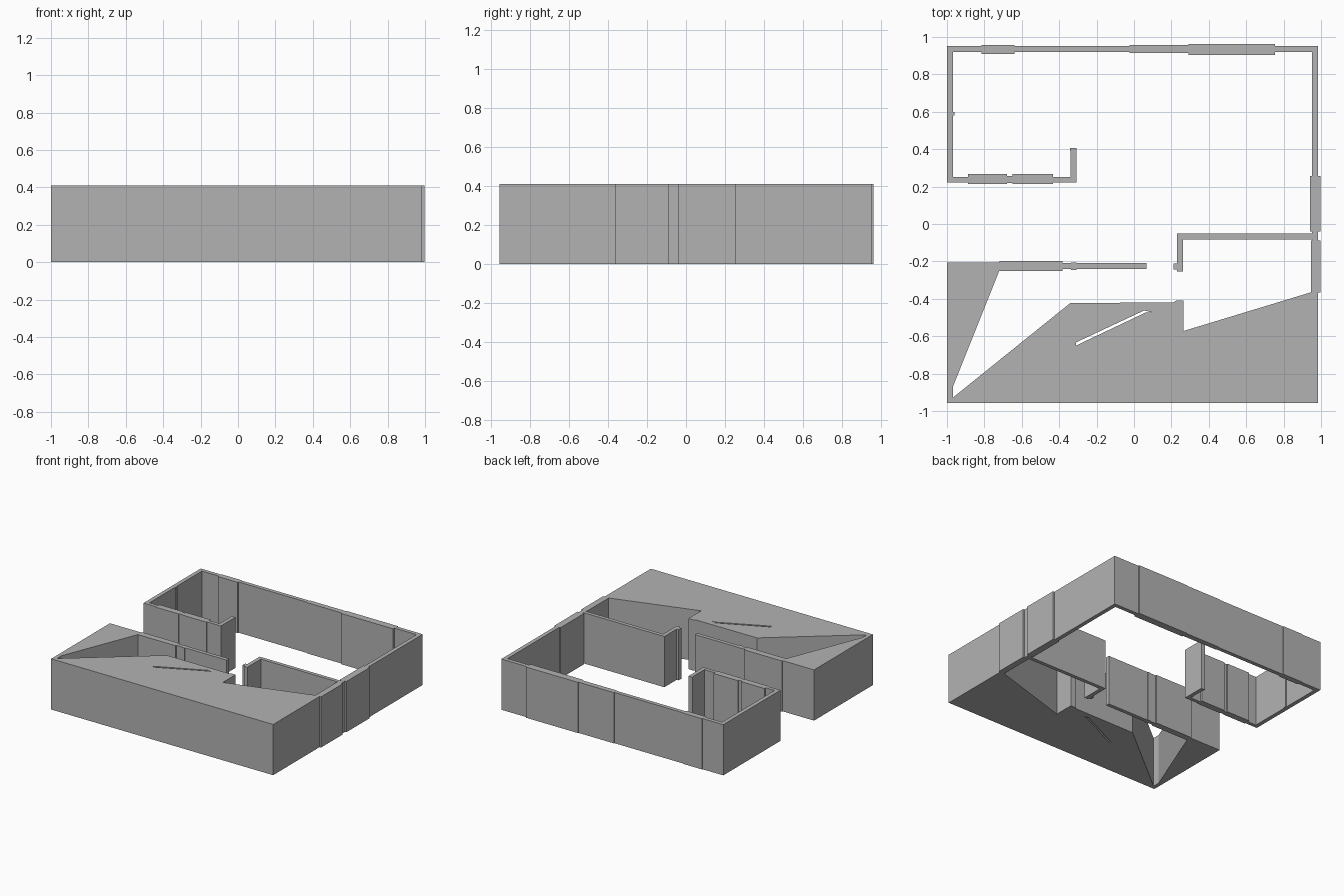
import bpy
import bmesh

HEIGHT = 0.41

cube = bpy.data.objects.get("Cube")
if cube:
    bpy.data.objects.remove(cube, do_unlink=True)

grey = bpy.data.materials.new("plain grey")
grey.use_nodes = True
colour = (0.45, 0.45, 0.45, 1)
grey.diffuse_color = colour
grey.node_tree.nodes["Principled BSDF"].inputs["Base Color"].default_value = colour


def extrude_plan(name, loops):
    """Fill plan outlines (inner loops become holes) and raise them to full height."""
    bm = bmesh.new()
    for loop in loops:
        verts = [bm.verts.new((x, y, 0)) for x, y in loop]
        for a, b in zip(verts, verts[1:] + verts[:1]):
            bm.edges.new((a, b))
    bmesh.ops.triangle_fill(bm, edges=bm.edges[:], use_beauty=True, normal=(0, 0, 1))
    raised = bmesh.ops.extrude_face_region(bm, geom=bm.faces[:], use_keep_orig=True)
    top = [g for g in raised["geom"] if isinstance(g, bmesh.types.BMVert)]
    bmesh.ops.translate(bm, verts=top, vec=(0, 0, HEIGHT))
    bmesh.ops.recalc_face_normals(bm, faces=bm.faces[:])
    mesh = bpy.data.meshes.new(name)
    bm.to_mesh(mesh)
    bm.free()
    mesh.materials.append(grey)
    obj = bpy.data.objects.new(name, mesh)
    bpy.context.collection.objects.link(obj)


def wall(name, inner, outer, start, runs, along_x=True):
    """Straight wall from runs of (end position, extra inner, extra outer thickness)."""
    low, high = [], []
    for end, extra_in, extra_out in runs:
        low += [(start, inner - extra_in), (end, inner - extra_in)]
        high += [(start, outer + extra_out), (end, outer + extra_out)]
        start = end
    outline = []
    for p in low + high[::-1]:
        p = p if along_x else (p[1], p[0])
        if not outline or p != outline[-1]:
            outline.append(p)
    extrude_plan(name, [outline])


# Enclosing walls with their thickened panels
wall("back_wall", 0.92, 0.952, -1, [
    (-0.815, 0, 0), (-0.64, 0.01, 0.005), (-0.025, 0, 0),
    (0.292, 0.006, 0.005), (0.755, 0.016, 0.01), (0.985, 0, 0)])
wall("right_end_wall", -1, -0.967, 0.25, [
    (0.58, 0, 0), (0.6, 0, 0.006), (0.92, 0, 0)], False)
wall("left_end_wall", 0.952, 0.985, -0.365, [
    (-0.088, 0.005, 0.013), (-0.04, 0, 0), (0.257, 0.011, 0.013), (0.92, 0, 0)], False)

# Room partition with a short return
wall("room_partition", 0.221, 0.25, -1, [
    (-0.888, 0, 0), (-0.68, 0.007, 0.016), (-0.65, 0.002, 0.006),
    (-0.433, 0.007, 0.016), (-0.308, 0, 0)])
wall("partition_return", -0.339, -0.308, 0.25, [(0.39, 0, 0), (0.407, 0.003, 0)], False)

# Entry walls in the middle of the plan
wall("corridor_wall", -0.082, -0.052, 0.23, [(0.952, 0, 0)])
wall("corridor_return", 0.23, 0.262, -0.255, [
    (-0.243, 0, 0), (-0.21, 0.018, 0), (-0.082, 0, 0)], False)
wall("passage_wall", -0.24, -0.209, -0.72, [
    (-0.382, 0.01, 0.01), (-0.338, 0, 0), (-0.307, 0.006, 0.004), (0.067, 0, 0)])

# Solid front block with angled cut-aways and a narrow slot
front_outline = [
    (-1, -0.958), (0.985, -0.958), (0.985, -0.365), (0.947, -0.365),
    (0.265, -0.572), (0.265, -0.41), (0.225, -0.41), (0.21, -0.42),
    (-0.34, -0.422), (-0.968, -0.928), (-0.968, -0.87), (-0.72, -0.25),
    (-0.72, -0.207), (-1, -0.207)]
slot = [(-0.31, -0.65), (0.065, -0.472), (0.093, -0.472), (0.055, -0.462), (-0.31, -0.633)]
extrude_plan("front_block", [front_outline, slot])
